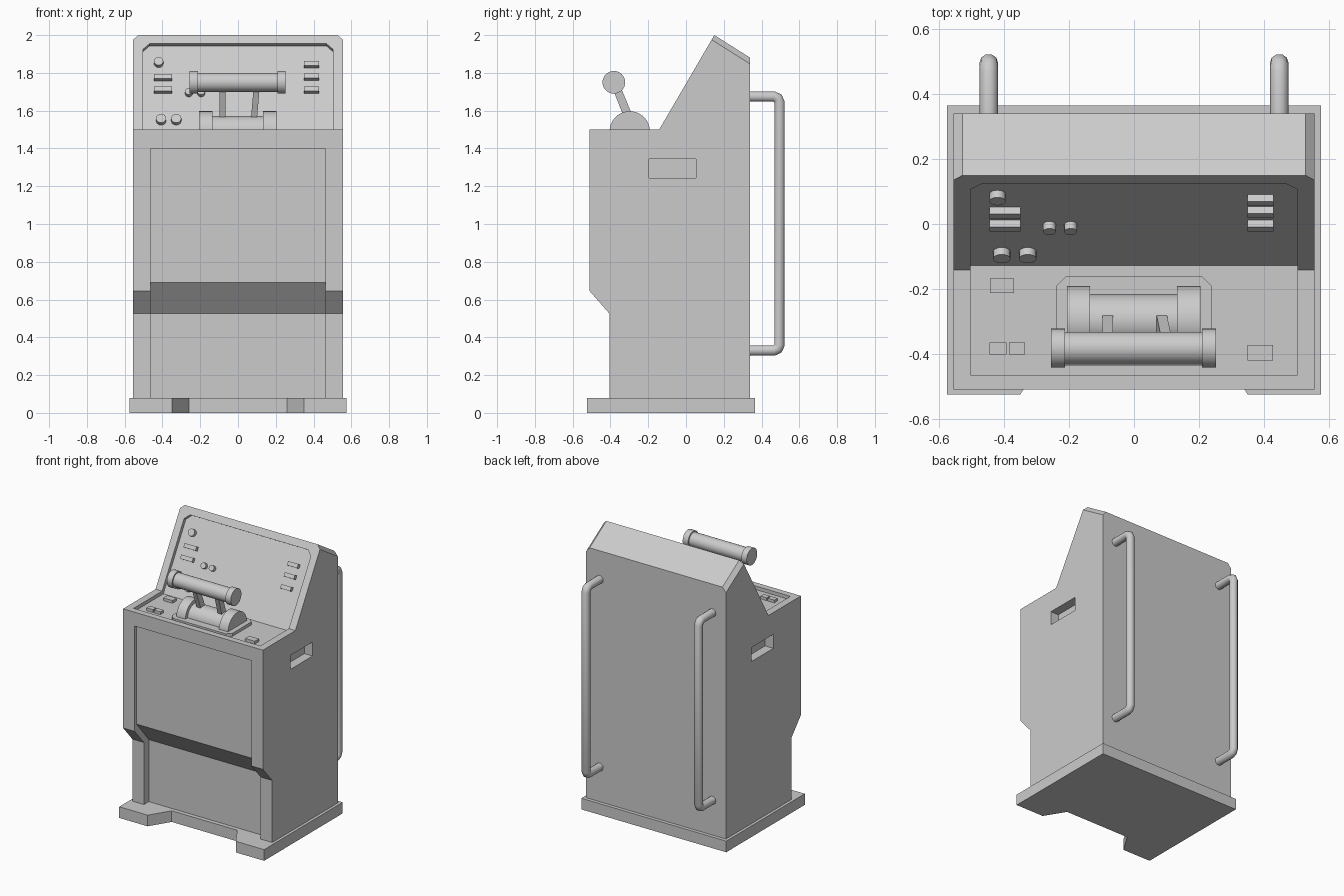
import bpy, bmesh
from math import radians
from mathutils import Vector, Matrix

cube = bpy.data.objects.get("Cube")
if cube:
    bpy.data.objects.remove(cube, do_unlink=True)

grey = bpy.data.materials.new("plain grey")
grey.use_nodes = True
COLOUR = (0.6, 0.6, 0.6, 1)
grey.diffuse_color = COLOUR
grey.node_tree.nodes["Principled BSDF"].inputs["Base Color"].default_value = COLOUR


def finish(name, bm, smooth=False):
    bmesh.ops.recalc_face_normals(bm, faces=bm.faces)
    mesh = bpy.data.meshes.new(name)
    bm.to_mesh(mesh)
    bm.free()
    obj = bpy.data.objects.new(name, mesh)
    bpy.context.collection.objects.link(obj)
    mesh.materials.append(grey)
    if smooth:
        activate(obj)
        bpy.ops.object.shade_smooth_by_angle(angle=radians(35))
    return obj


def activate(obj):
    bpy.ops.object.select_all(action='DESELECT')
    obj.select_set(True)
    bpy.context.view_layer.objects.active = obj


def prism(name, outline, lo, hi, axis='X', chamfer_side=None, chamfer=0):
    """Extrude an outline (yz along X, or xy along Z); optionally chamfer one outline side at both ends."""
    place = (lambda p, h: (h, *p)) if axis == 'X' else (lambda p, h: (*p, h))
    bm = bmesh.new()
    ends = [[bm.verts.new(place(p, h)) for p in outline] for h in (lo, hi)]
    n = len(outline)
    for ring in ends:
        bm.faces.new(ring)
    for i in range(n):
        j = (i + 1) % n
        bm.faces.new((ends[0][i], ends[0][j], ends[1][j], ends[1][i]))
    if chamfer_side is not None:
        i, j = chamfer_side, (chamfer_side + 1) % n
        edges = [bm.edges.get((ring[i], ring[j])) for ring in ends]
        bmesh.ops.bevel(bm, geom=edges, offset=chamfer, segments=1, affect='EDGES')
    return finish(name, bm)


def box(name, x0, x1, y0, y1, z0, z1):
    return prism(name, [(x0, y0), (x1, y0), (x1, y1), (x0, y1)], z0, z1, 'Z')


def rod(name, start, end, radius, sides=32):
    a, b = Vector(start), Vector(end)
    bm = bmesh.new()
    turn = (b - a).to_track_quat('Z', 'Y').to_matrix().to_4x4()
    bmesh.ops.create_cone(bm, cap_ends=True, segments=sides, radius1=radius, radius2=radius,
                          depth=(b - a).length, matrix=Matrix.Translation((a + b) / 2) @ turn)
    return finish(name, bm, smooth=True)


def cut(target, cutter):
    mod = target.modifiers.new("cut", 'BOOLEAN')
    mod.operation, mod.solver, mod.object = 'DIFFERENCE', 'EXACT', cutter
    activate(target)
    bpy.ops.object.modifier_apply(modifier=mod.name)
    bpy.data.objects.remove(cutter, do_unlink=True)


# Plinth with a toe notch at the front
half = [(0.26, -0.38), (0.35, -0.525), (0.575, -0.525), (0.575, 0.365)]
prism("plinth", half + [(-x, y) for x, y in reversed(half)], 0, 0.08, 'Z')

# Cabinet body: side profile with chamfered rear top corners
foot = Vector((-0.142, 1.5))
peak = Vector((0.15, 2.0))
body = prism("cabinet", [(-0.51, 1.5), (-0.51, 0.645), (-0.405, 0.525), (-0.405, 0.08),
                         (0.34, 0.08), (0.34, 1.88), peak, foot], -0.555, 0.555,
             chamfer_side=5, chamfer=0.028)

# Recessed front panel
cut(body, prism("front_cutter", [(-0.6, 0.05), (-0.35, 0.05), (-0.35, 0.525), (-0.49, 0.69),
                                 (-0.49, 1.4), (-0.6, 1.4)], -0.463, 0.463))

# Recessed console floor and sloping instrument panel
DEPTH = 0.025
up = (peak - foot).normalized()
out = Vector((-up.y, up.x))
floor_z = 1.5 - DEPTH
inner = foot - out * DEPTH
inner -= up * ((inner.y - floor_z) / up.y)
top = foot + up * 0.527 - out * DEPTH
cut(body, prism("panel_cutter", [(-0.465, floor_z), inner, top, top + out * 0.2, (-0.465, 1.7)],
                -0.503, 0.503, chamfer_side=2, chamfer=0.035))

# Hand slots in both sides
for s in (-1, 1):
    x0, x1 = sorted((s * 0.49, s * 0.7))
    cut(body, box("slot_cutter", x0, x1, -0.197, 0.053, 1.243, 1.343))


def on_slope(x, z):
    """Point of the recessed instrument panel at height z."""
    p = inner + up * ((z - inner.y) / up.y)
    return Vector((x, p.x, p.y))


normal = Vector((0, out.x, out.y))
along = Vector((0, up.x, up.y))

# Round knobs on the instrument panel
for x, z, r in [(-0.42, 1.85, 0.025), (-0.407, 1.547, 0.027), (-0.327, 1.547, 0.027),
                (-0.26, 1.69, 0.02), (-0.195, 1.69, 0.02)]:
    p = on_slope(x, z)
    rod("round_knob", p - normal * 0.005, p + normal * 0.025, r, 16)

# Rectangular keys on the instrument panel
for x, z, w in [(-0.397, 1.77, 0.095), (-0.397, 1.703, 0.095),
                (0.39, 1.838, 0.08), (0.39, 1.773, 0.08), (0.39, 1.703, 0.08)]:
    key = box("panel_key", -w / 2, w / 2, -0.014, 0.014, -0.005, 0.025)
    frame = Matrix((Vector((1, 0, 0)), along, normal)).transposed().to_4x4()
    key.data.transform(Matrix.Translation(on_slope(x, z)) @ frame)

# Flat keys on the console floor
for x0, x1, y0, y1 in [(-0.443, -0.37, -0.213, -0.167), (-0.445, -0.393, -0.402, -0.365),
                       (-0.385, -0.335, -0.402, -0.365), (0.35, 0.427, -0.42, -0.373)]:
    box("console_key", x0, x1, y0, y1, floor_z - 0.005, floor_z + 0.02)

# Lever mounting plate
corner = [(0.21, -0.437), (0.24, -0.407), (0.24, -0.191), (0.21, -0.161)]
prism("lever_plate", corner + [(-x, y) for x, y in reversed(corner)], floor_z - 0.005, 1.497, 'Z')


def half_drum(name, x0, x1, radius):
    drum = rod(name, (x0, -0.298, 1.49), (x1, -0.298, 1.49), radius)
    cut(drum, box("drum_cutter", -1, 1, -1, 1, 1, floor_z))


# Lever drum with thicker ends
half_drum("drum_middle", -0.15, 0.15, 0.082)
half_drum("drum_end_right", -0.206, -0.135, 0.107)
half_drum("drum_end_left", 0.132, 0.204, 0.107)

# Lever arms, the left one leaning outward
for name, low, high in (("arm_right", -0.081, -0.081), ("arm_left", 0.082, 0.1)):
    arm = prism(name, [(-0.315, 1.53), (-0.265, 1.53), (-0.35, 1.735), (-0.395, 1.735)],
                -0.016, 0.016)
    for v in arm.data.vertices:
        v.co.x += low if v.co.z < 1.6 else high

# Lever grip with end caps
GRIP = (-0.382, 1.75)
rod("grip", (-0.22, *GRIP), (0.22, *GRIP), 0.05)
rod("grip_cap_right", (-0.256, *GRIP), (-0.213, *GRIP), 0.06)
rod("grip_cap_left", (0.209, *GRIP), (0.252, *GRIP), 0.06)

# Tall rear handles
for s, side in ((-1, "right"), (1, "left")):
    path = [(0.32, 0.33), (0.465, 0.33), (0.486, 0.339), (0.495, 0.36),
            (0.495, 1.645), (0.486, 1.666), (0.465, 1.675), (0.32, 1.675)]
    curve = bpy.data.curves.new("rear_handle_" + side, 'CURVE')
    curve.dimensions = '3D'
    curve.bevel_depth, curve.bevel_resolution = 0.029, 3
    curve.use_fill_caps = True
    spline = curve.splines.new('POLY')
    spline.points.add(len(path) - 1)
    for point, (y, z) in zip(spline.points, path):
        point.co = (s * 0.447, y, z, 1)
    handle = bpy.data.objects.new("rear_handle_" + side, curve)
    bpy.context.collection.objects.link(handle)
    curve.materials.append(grey)
    activate(handle)
    bpy.ops.object.convert(target='MESH')
    bpy.ops.object.shade_smooth_by_angle(angle=radians(50))
